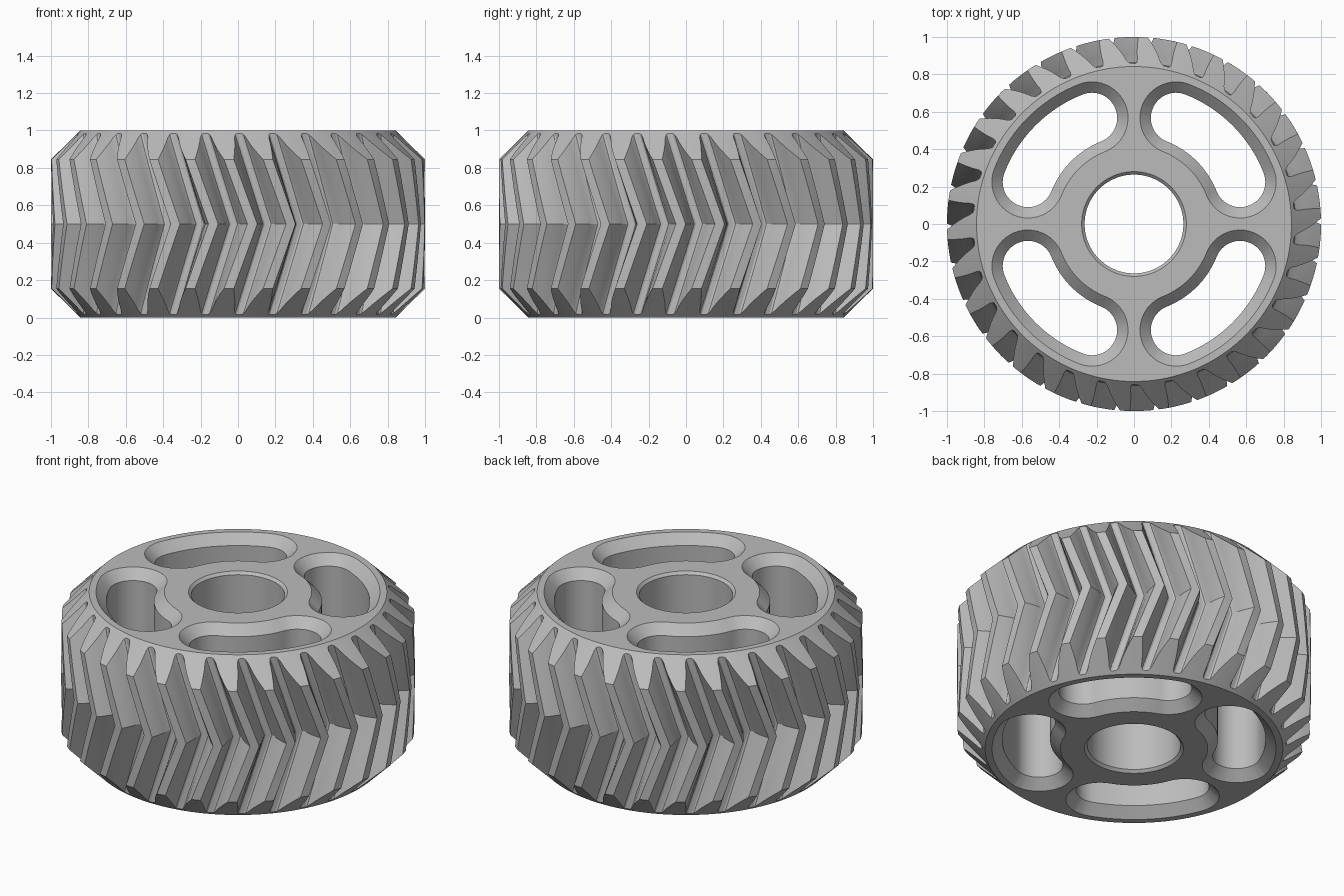
import bpy, bmesh
from math import sin, cos, pi, radians, atan2

cube = bpy.data.objects.get("Cube")
if cube:
    bpy.data.objects.remove(cube, do_unlink=True)

TEETH = 30
TWIST = radians(10.4)          # herringbone lead from each end to the middle
HEIGHT = 1.0

steel = bpy.data.materials.new("grey_steel")
steel.use_nodes = True
GREY = (0.5, 0.5, 0.5, 1)
steel.diffuse_color = GREY
steel.node_tree.nodes["Principled BSDF"].inputs["Base Color"].default_value = GREY


def loft(bm, rings):
    """Closed solid through matching rings of points."""
    loops = [[bm.verts.new(p) for p in ring] for ring in rings]
    n = len(loops[0])
    for a, b in zip(loops, loops[1:]):
        for i in range(n):
            j = (i + 1) % n
            bm.faces.new((a[i], a[j], b[j], b[i]))
    bm.faces.new(loops[0][::-1])
    bm.faces.new(loops[-1])


def make(name, bm):
    bmesh.ops.recalc_face_normals(bm, faces=bm.faces)
    bmesh.ops.triangulate(bm, faces=bm.faces)
    mesh = bpy.data.meshes.new(name)
    bm.to_mesh(mesh)
    bm.free()
    mesh.materials.append(steel)
    ob = bpy.data.objects.new(name, mesh)
    bpy.context.collection.objects.link(ob)
    return ob


def circle(r, z, n=128):
    return [(r * cos(2 * pi * i / n), r * sin(2 * pi * i / n), z) for i in range(n)]


# Toothed blank: involute-like outline, twisted up to the middle and back
FLANK = [(0.859, 5.2), (0.864, 4.55), (0.88, 4.0), (0.91, 3.55),
         (0.9375, 3.0), (0.97, 2.25), (1.0, 1.5)]
TOOTH = [(r, -a) for r, a in FLANK] + [(1.0, 0)] + [(r, a) for r, a in FLANK[::-1]]


def gear_ring(z):
    turn = TWIST * (1 - abs(z - HEIGHT / 2) / (HEIGHT / 2))
    ring = []
    for t in range(TEETH):
        for r, a in TOOTH:
            ang = 2 * pi * t / TEETH + radians(a) + turn
            ring.append((r * cos(ang), r * sin(ang), z))
    return ring


STEPS = 12
bm = bmesh.new()
loft(bm, [gear_ring(-0.02 + 1.04 * k / STEPS) for k in range(STEPS + 1)])
gear = make("herringbone_gear", bm)

# Envelope that bevels the tooth ends
bm = bmesh.new()
loft(bm, [circle(r, z, 180) for r, z in
          [(0.842, 0), (1.012, 0.166), (1.012, HEIGHT - 0.166), (0.842, HEIGHT)]])
envelope = make("bevel_envelope", bm)

# Kidney slots between the four spokes, with a bevel at both mouths
MID_R = 0.61
END = atan2(0.567, 0.225)


def slot_ring(r, z, quarter):
    start, stop = pi / 2 - END, END
    pts = []

    def arc(cx, cy, rad, a0, a1, n):
        for i in range(n):
            a = a0 + (a1 - a0) * i / n
            pts.append((cx + rad * cos(a), cy + rad * sin(a)))

    arc(0, 0, MID_R + r, start, stop, 24)
    arc(MID_R * cos(stop), MID_R * sin(stop), r, stop, stop + pi, 24)
    arc(0, 0, MID_R - r, stop, start, 24)
    arc(MID_R * cos(start), MID_R * sin(start), r, start + pi, start + 2 * pi, 24)
    c, s = cos(quarter * pi / 2), sin(quarter * pi / 2)
    return [(x * c - y * s, x * s + y * c, z) for x, y in pts]


def mouth_levels(r, bevel):
    over = 0.01
    return [(r + bevel + over, -over), (r, bevel),
            (r, HEIGHT - bevel), (r + bevel + over, HEIGHT + over)]


bm = bmesh.new()
for q in range(4):
    loft(bm, [slot_ring(r, z, q) for r, z in mouth_levels(0.135, 0.058)])
# Shaft bore
loft(bm, [circle(r, z) for r, z in mouth_levels(0.264, 0.016)])
openings = make("opening_cutter", bm)

# Trim, cut and shade
bpy.ops.object.select_all(action='DESELECT')
bpy.context.view_layer.objects.active = gear
gear.select_set(True)
for op, tool in (('INTERSECT', envelope), ('DIFFERENCE', openings)):
    mod = gear.modifiers.new(op.lower(), 'BOOLEAN')
    mod.operation, mod.object, mod.solver = op, tool, 'EXACT'
    bpy.ops.object.modifier_apply(modifier=mod.name)
    bpy.data.objects.remove(tool, do_unlink=True)
bpy.ops.object.shade_smooth_by_angle(angle=radians(25))
